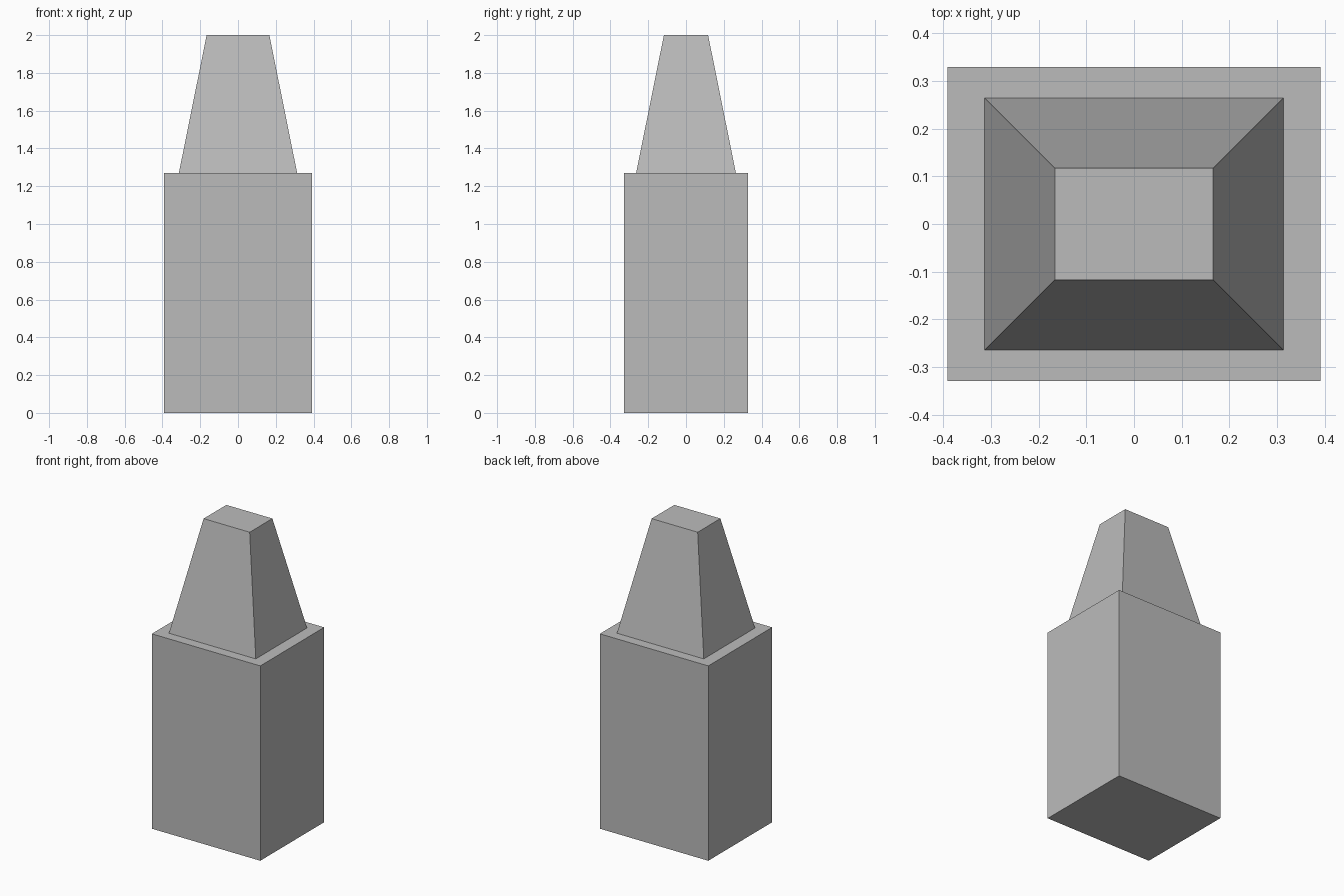
import bpy
import bmesh

cube = bpy.data.objects.get("Cube")
if cube:
    bpy.data.objects.remove(cube, do_unlink=True)

grey = bpy.data.materials.new("plain_grey")
grey.use_nodes = True
colour = (0.5, 0.5, 0.5, 1)
grey.diffuse_color = colour
grey.node_tree.nodes["Principled BSDF"].inputs["Base Color"].default_value = colour


def tapered_block(name, z_low, z_high, low_half, high_half):
    """Flat-sided block with given half sizes at its bottom and top."""
    bm = bmesh.new()
    bmesh.ops.create_cube(bm, size=2)
    for v in bm.verts:
        half, z = (high_half, z_high) if v.co.z > 0 else (low_half, z_low)
        v.co = (v.co.x * half[0], v.co.y * half[1], z)
    mesh = bpy.data.meshes.new(name)
    bm.to_mesh(mesh)
    bm.free()
    mesh.materials.append(grey)
    obj = bpy.data.objects.new(name, mesh)
    bpy.context.collection.objects.link(obj)
    return obj


# Straight lower block
tapered_block("body", 0, 1.27, (0.391, 0.329), (0.391, 0.329))
# Narrowing upper block
tapered_block("tapered_top", 1.27, 2, (0.313, 0.264), (0.166, 0.117))
